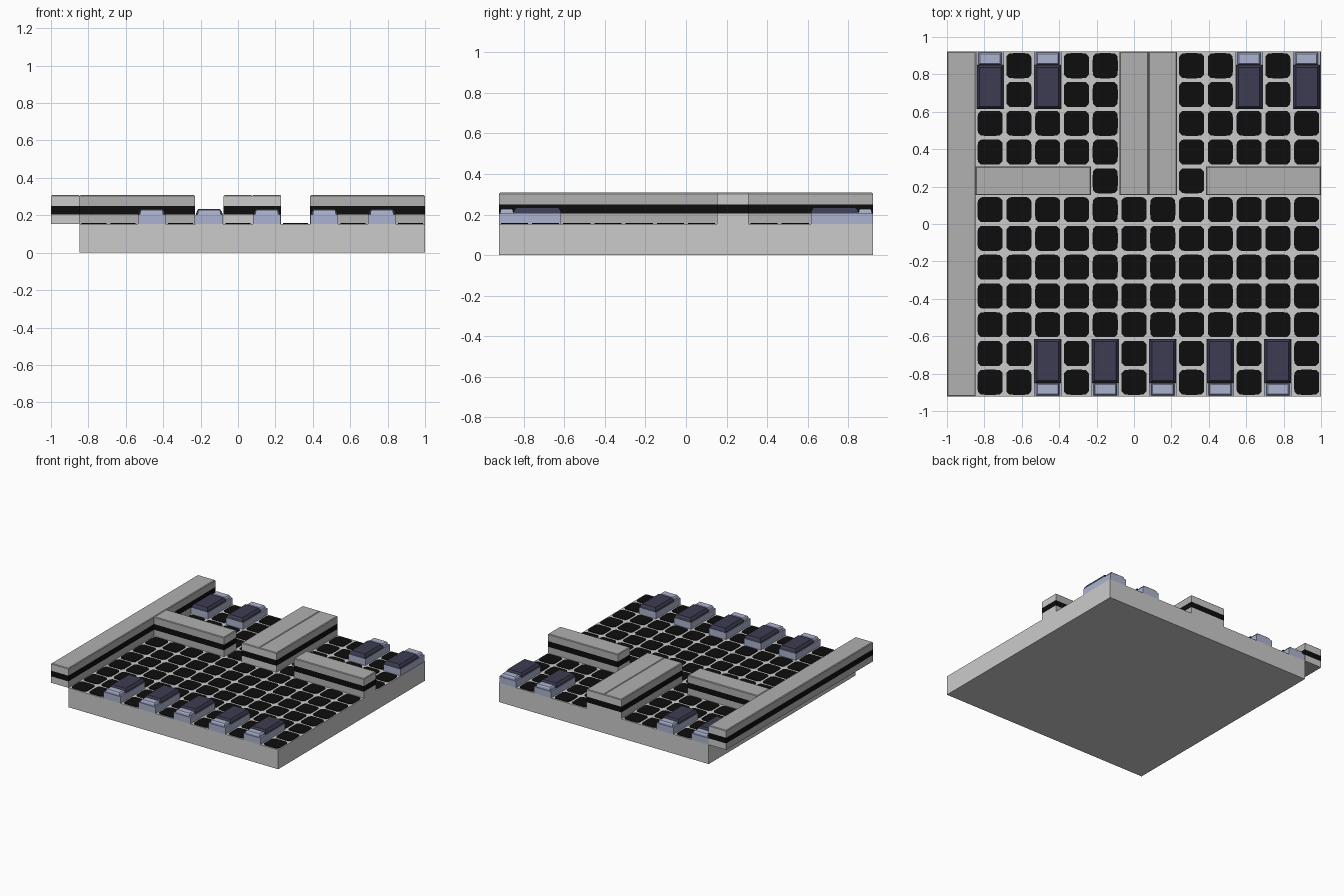
import bpy
import math

if "Cube" in bpy.data.objects:
    bpy.data.objects.remove(bpy.data.objects["Cube"])

C = 2 / 13           # grid cell
X0, Y0 = -1 + C, -6 * C


def mat(name, rgb):
    m = bpy.data.materials.new(name)
    m.diffuse_color = (*rgb, 1)
    m.use_nodes = True
    m.node_tree.nodes["Principled BSDF"].inputs["Base Color"].default_value = m.diffuse_color
    return m


LIGHT = mat("light grey", (0.60, 0.60, 0.60))
GREY = mat("mid grey", (0.44, 0.44, 0.44))
BLACK = mat("black", (0.004, 0.004, 0.004))
NAVY = mat("dark navy", (0.045, 0.045, 0.085))
LILAC = mat("pale lavender", (0.41, 0.45, 0.62))


def stack(name, x0, x1, y0, y1, rings, mats, rule=None):
    """Closed rectangular body from (z, inset) rings, bottom to top."""
    v, f = [], []
    for z, i in rings:
        v += [(x0 + i, y0 + i, z), (x1 - i, y0 + i, z),
              (x1 - i, y1 - i, z), (x0 + i, y1 - i, z)]
    for r in range(len(rings) - 1):
        for k in range(4):
            a, b = r * 4 + k, r * 4 + (k + 1) % 4
            f.append((a, b, b + 4, a + 4))
    n = len(v)
    f += [(3, 2, 1, 0), (n - 4, n - 3, n - 2, n - 1)]
    me = bpy.data.meshes.new(name)
    me.from_pydata(v, [], f)
    for m in mats:
        me.materials.append(m)
    if rule:
        for p in me.polygons:
            p.material_index = rule(p)
    ob = bpy.data.objects.new(name, me)
    bpy.context.collection.objects.link(ob)
    return ob


def wall(name, x0, x1, y0, y1):
    axis = 0 if x1 - x0 > y1 - y0 else 1

    # black band by height, light caps on the short ends
    def rule(p):
        if abs(p.normal.z) < 0.3 and 0.205 < p.center.z < 0.25:
            return 2
        return 1 if abs(p.normal[axis]) > 0.9 else 0
    rings = [(C, 0), (0.205, 0), (0.25, 0), (2 * C - 0.005, 0), (2 * C, 0.005)]
    stack(name, x0, x1, y0, y1, rings, [GREY, LIGHT, BLACK], rule)


def bed(name, col, side):
    xa = X0 + col * C + 0.003
    xb = xa + C - 0.006
    outer = side * 6 * C
    inner = side * 4 * C
    split = side * (6 * C - 0.072)

    def part(n, ya, yb, rings, m, gap=0):
        stack(n, xa + gap, xb - gap, min(ya, yb), max(ya, yb), rings, [m])
    part(name + "_frame", outer, inner, [(C, 0), (0.205, 0)], LILAC)
    part(name + "_blanket", split, inner,
         [(0.205, 0), (0.219, 0.003), (0.235, 0.014)], NAVY, 0.003)
    part(name + "_pillow", outer - side * 0.006, split,
         [(0.205, 0), (0.22, 0.002), (0.228, 0.008)], LILAC, 0.012)


# floor slab made of boards running front to back
edges = [X0, X0 + C] + [X0 + k * C for k in (3, 5, 7, 9, 11, 12)]
for i in range(len(edges) - 1):
    stack("floor_board_%d" % i, edges[i], edges[i + 1], Y0, -Y0,
          [(0, 0), (C, 0)], [LIGHT])

# walls
wall("side_wall", -1, X0, Y0, -Y0)
wall("centre_wall_left", -C / 2, C / 2, C, 6 * C)
wall("centre_wall_right", C / 2, 1.5 * C, C, 6 * C)
wall("cross_wall_left", X0, X0 + 4 * C, C, 2 * C)
wall("cross_wall_right", 1 - 4 * C, 1, C, 2 * C)

# beds
front_cols, back_cols = (2, 4, 6, 8, 10), (0, 2, 9, 11)
for c in front_cols:
    bed("front_bed_%d" % c, c, -1)
for c in back_cols:
    bed("back_bed_%d" % c, c, 1)


# rounded floor tiles wherever the floor is open
def covered(c, r):
    if r < 2 and c in front_cols or r > 9 and c in back_cols:
        return True
    if r >= 7 and c in (5, 6):
        return True
    return r == 7 and c not in (4, 7)


N = 24
outline = []
for k in range(N):
    a = 2 * math.pi * (k + 0.5) / N
    ca, sa = math.cos(a), math.sin(a)
    s = 0.067 / (abs(ca) ** 7 + abs(sa) ** 7) ** (1 / 7)
    outline.append((s * ca, s * sa))
verts, faces = [], []
for c in range(12):
    for r in range(12):
        if covered(c, r):
            continue
        cx, cy, b = X0 + (c + 0.5) * C, Y0 + (r + 0.5) * C, len(verts)
        for z in (C - 0.002, C + 0.004):
            verts += [(cx + x, cy + y, z) for x, y in outline]
        faces.append([b + N + k for k in range(N)])
        faces.append([b + N - 1 - k for k in range(N)])
        for k in range(N):
            j = (k + 1) % N
            faces.append((b + k, b + j, b + N + j, b + N + k))
me = bpy.data.meshes.new("floor_tiles")
me.from_pydata(verts, [], faces)
me.materials.append(BLACK)
bpy.context.collection.objects.link(bpy.data.objects.new("floor_tiles", me))
